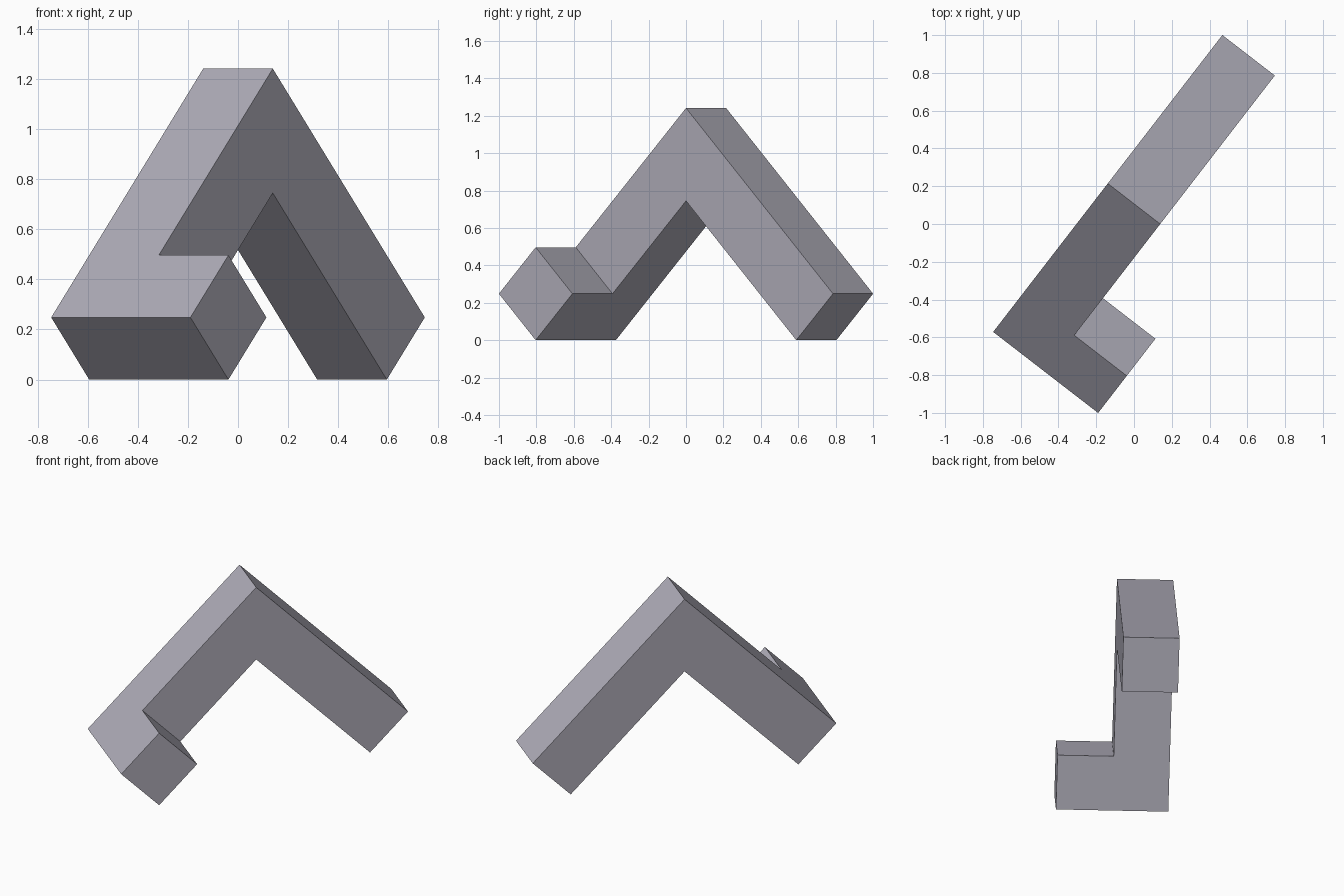
import bpy
import bmesh
from mathutils import Vector

cube = bpy.data.objects.get("Cube")
if cube:
    bpy.data.objects.remove(cube, do_unlink=True)

UNIT = 0.2482                                   # half diagonal of the square bar
along = Vector((0.611, 0.7915, 0)).normalized() # direction across both legs
side = Vector((along.y, -along.x, 0))           # direction the short arm points
width = side * UNIT * 2 ** 0.5
start = Vector((width.x / 2, 0, 0))             # base of the profile plane

# Material
grey = bpy.data.materials.new("light grey")
grey.use_nodes = True
colour = (0.425, 0.415, 0.48, 1)
grey.diffuse_color = colour
grey.node_tree.nodes["Principled BSDF"].inputs["Base Color"].default_value = colour

bm = bmesh.new()


def point(s, z):
    return bm.verts.new(start + along * s * UNIT + Vector((0, 0, z * UNIT)))


# Bent bar profile: square foot end of the front leg, then the rest of the arch
outer, low, inner, high = [point(*p) for p in ((-4, 1), (-3, 0), (-2, 1), (-3, 2))]
rest = [point(*p) for p in ((0, 3), (3, 0), (4, 1), (0, 5))]
foot = bm.faces.new((outer, low, inner, high))
arch = bm.faces.new([inner] + rest + [high])


def extrude(faces, offset, keep):
    made = bmesh.ops.extrude_face_region(bm, geom=faces, use_keep_orig=keep)
    verts = [g for g in made["geom"] if isinstance(g, bmesh.types.BMVert)]
    bmesh.ops.translate(bm, verts=verts, vec=offset)


# Give the bar its width, then pull the short arm out of the foot
extrude([foot, arch], -width, True)
extrude([foot], width, False)
if foot.is_valid:
    bm.faces.remove(foot)

# Merge coplanar faces and face everything outward
bmesh.ops.dissolve_limit(bm, angle_limit=0.01, verts=bm.verts[:], edges=bm.edges[:])
bmesh.ops.recalc_face_normals(bm, faces=bm.faces[:])

mesh = bpy.data.meshes.new("bent_bar")
bm.to_mesh(mesh)
bm.free()
mesh.materials.append(grey)
bar = bpy.data.objects.new("bent_bar", mesh)
bpy.context.collection.objects.link(bar)
